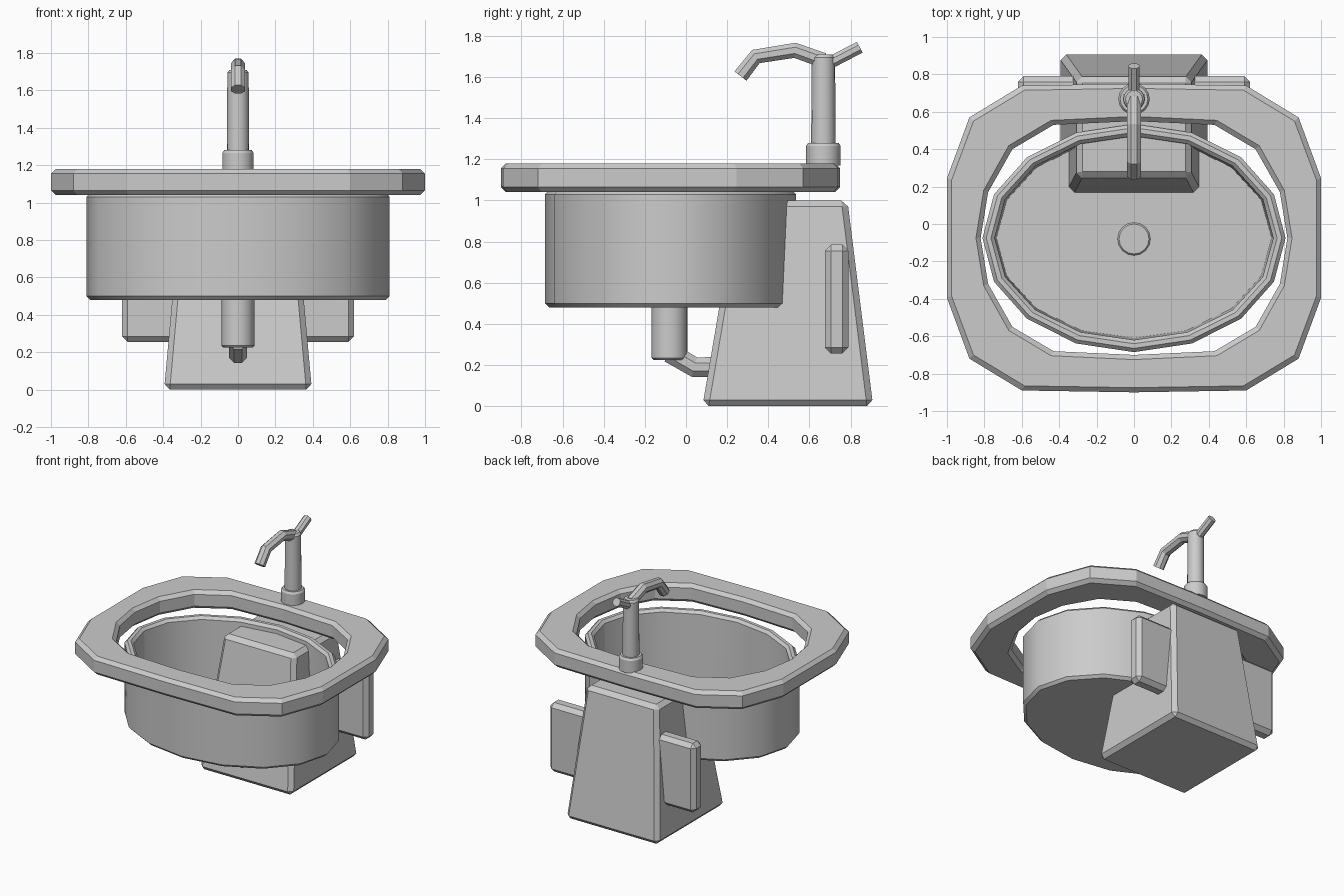
import bpy, bmesh, math
from mathutils import Vector

if "Cube" in bpy.data.objects:
    bpy.data.objects.remove(bpy.data.objects["Cube"])

CY = -0.075   # centre of rim and bowl in y


def make(name, bm, smooth=False):
    bmesh.ops.recalc_face_normals(bm, faces=bm.faces)
    me = bpy.data.meshes.new(name)
    bm.to_mesh(me)
    bm.free()
    ob = bpy.data.objects.new(name, me)
    bpy.context.collection.objects.link(ob)
    if smooth:
        bpy.ops.object.select_all(action='DESELECT')
        ob.select_set(True)
        bpy.context.view_layer.objects.active = ob
        bpy.ops.object.shade_smooth_by_angle(angle=math.radians(30))
    return ob


def loft(name, loops, closed=False, smooth=False):
    """Skin a list of equal-length point loops; cap the ends unless closed."""
    bm = bmesh.new()
    rings = [[bm.verts.new(p) for p in loop] for loop in loops]
    n = len(rings[0])
    pairs = list(zip(rings, rings[1:]))
    if closed:
        pairs.append((rings[-1], rings[0]))
    for a, b in pairs:
        for i in range(n):
            j = (i + 1) % n
            bm.faces.new((a[i], a[j], b[j], b[i]))
    if not closed:
        bm.faces.new(rings[0])
        bm.faces.new(rings[-1])
    return make(name, bm, smooth)


def ellipse(rx, ry, z, cy=CY, n=16):
    return [(rx * math.cos(2 * math.pi * i / n),
             cy + ry * math.sin(2 * math.pi * i / n), z) for i in range(n)]


def turned(name, profile, cy, n=16):
    return loft(name, [ellipse(r, r, z, cy, n) for r, z in profile], smooth=True)


def tube(name, path, r, n=8):
    """Tube along a (y, z) path with mitred bends."""
    pts = [Vector((0, y, z)) for y, z in path]
    loops = []
    for i, p in enumerate(pts):
        d0 = (p - pts[i - 1]).normalized() if i else None
        d1 = (pts[i + 1] - p).normalized() if i < len(pts) - 1 else None
        t = ((d0 or d1) + (d1 or d0)).normalized()
        up = Vector((1, 0, 0)).cross(t)
        loops.append([p + r * (math.cos(a) * Vector((1, 0, 0)) + math.sin(a) * up)
                      for a in (2 * math.pi * (k + .5) / n for k in range(n))])
    return loft(name, loops)


def block(name, bottom, top, z0, z1, bevel):
    """Bevelled, optionally tapered block; bottom/top = (half x, y0, y1)."""
    def rect(s, z):
        return [(-s[0], s[1], z), (s[0], s[1], z), (s[0], s[2], z), (-s[0], s[2], z)]
    ob = loft(name, [rect(bottom, z0), rect(top, z1)])
    m = ob.modifiers.new("bevel", 'BEVEL')
    m.width = bevel
    m.segments = 1
    return ob


# Deck: 16-sided ring with chamfered edges
def outline(q, z, inset=0.0):
    full = (q + [(-x, y) for x, y in q[-2::-1]] + [(-x, -y) for x, y in q[1:]]
            + [(x, -y) for x, y in q[-2:0:-1]])
    mx, my = q[0][0], q[-1][1]
    return [(x * (1 - inset / mx), CY + y * (1 - inset / my), z) for x, y in full]


outer = [(1, 0), (1, .32), (.88, .645), (.6, .815), (0, .825)]
hole = [(.82, 0), (.78, .245), (.65, .475), (.43, .605), (0, .625)]
b = .025
loft("basin_deck", [
    outline(outer, 1.04 + b), outline(outer, 1.18 - b), outline(outer, 1.18, b),
    outline(hole, 1.18, -b), outline(hole, 1.18 - b),
    outline(hole, 1.04 + b), outline(hole, 1.04, -b), outline(outer, 1.04, b)],
    closed=True)

# Bowl: open elliptical tub with a floor
bowl = [(.79, .48), (.81, .50), (.81, 1.03), (.79, 1.05), (.765, 1.05),
        (.745, 1.03), (.735, .52)]
loft("bowl", [ellipse(r, r - .2, z) for r, z in bowl], smooth=True)

# Pedestal and wall bracket
block("pedestal", (.395, .08, .91), (.305, .25, .785), 0, 1.0, .03)
block("wall_bracket", (.62, .675, .79), (.62, .675, .79), .255, .785, .03)

# Drain tailpipe and trap arm
turned("drain_pipe", [(.078, .225), (.088, .235), (.088, .525), (.08, .535)], -.08)
tube("trap_arm", [(-.08, .26), (.04, .19), (.3, .19)], .053)

# Tap: collar, body, spout and lever
turned("tap_collar", [(.084, 1.17), (.084, 1.265), (.074, 1.28)], .668)
turned("tap_body", [(.06, 1.2), (.057, 1.695), (.045, 1.71)], .668)
tube("tap_spout", [(.67, 1.68), (.53, 1.73), (.34, 1.7), (.265, 1.605)], .04)
tube("tap_lever", [(.66, 1.66), (.72, 1.68), (.845, 1.745)], .032)
